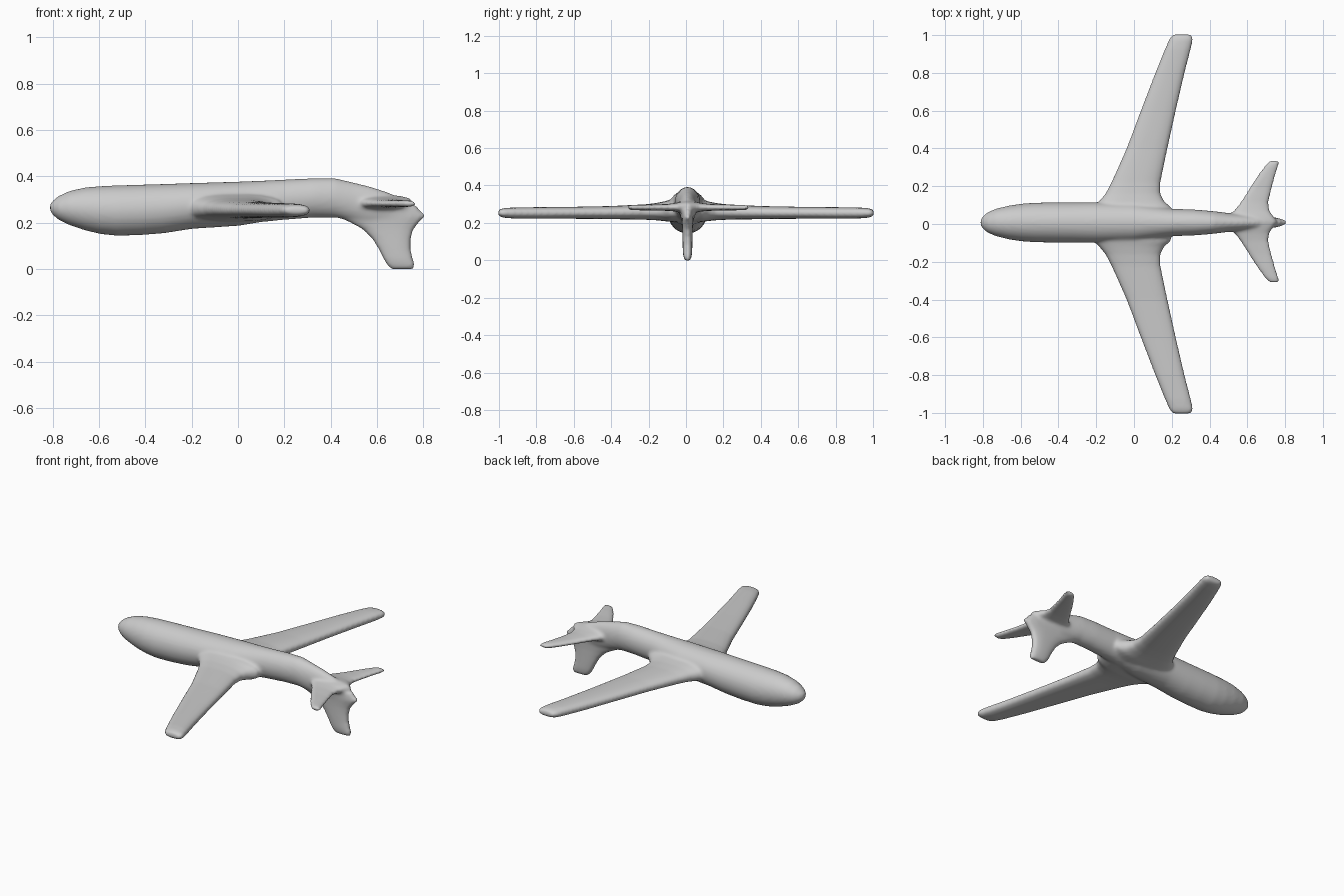
import bpy, bmesh, math

CY = 0.008  # slight sideways offset of the body axis


def superellipse(n, a, b, power):
    pts = []
    for i in range(n):
        t = 2 * math.pi * i / n
        c, s = math.cos(t), math.sin(t)
        pts.append((a * math.copysign(abs(c) ** power, c), b * math.copysign(abs(s) ** power, s)))
    return pts


def loft(bm, rings):
    """Skin a list of point rings and close both ends."""
    loops = [[bm.verts.new(p) for p in ring] for ring in rings]
    n = len(loops[0])
    for r0, r1 in zip(loops, loops[1:]):
        for i in range(n):
            j = (i + 1) % n
            bm.faces.new((r0[i], r0[j], r1[j], r1[i]))
    bm.faces.new(loops[0][::-1])
    bm.faces.new(loops[-1])


def surface(bm, stations, place, power=0.8):
    """Blade from stations: span, leading x, trailing x, mid height, half thickness."""
    rings = []
    for span, x0, x1, mid, half in stations:
        prof = superellipse(28, (x1 - x0) / 2, half, power)
        rings.append([place((x0 + x1) / 2 + u, span, mid + v) for u, v in prof])
    loft(bm, rings)


bm = bmesh.new()

# fuselage: x, bottom z, top z, half width
body = [(-0.812, 0.25, 0.28, 0.015), (-0.80, 0.233, 0.295, 0.034), (-0.775, 0.212, 0.315, 0.054),
        (-0.73, 0.19, 0.336, 0.073), (-0.66, 0.166, 0.352, 0.09), (-0.59, 0.15, 0.358, 0.1),
        (-0.52, 0.143, 0.361, 0.105), (-0.42, 0.146, 0.364, 0.106), (-0.32, 0.154, 0.367, 0.106),
        (-0.2, 0.173, 0.371, 0.106), (0.0, 0.186, 0.377, 0.1), (0.1, 0.202, 0.381, 0.085),
        (0.2, 0.212, 0.386, 0.073), (0.33, 0.222, 0.392, 0.068), (0.42, 0.222, 0.392, 0.06),
        (0.5, 0.205, 0.373, 0.05), (0.57, 0.19, 0.356, 0.045), (0.65, 0.19, 0.33, 0.038),
        (0.72, 0.195, 0.298, 0.03), (0.76, 0.205, 0.27, 0.022), (0.808, 0.218, 0.238, 0.01)]
loft(bm, [[(x, CY + u, (lo + hi) / 2 + v) for u, v in superellipse(32, w, (hi - lo) / 2, 1)]
          for x, lo, hi, w in body])

# main wings with flared roots
wing = [(0.0, -0.24, 0.21, 0.265, 0.065), (0.09, -0.215, 0.195, 0.264, 0.058),
        (0.12, -0.185, 0.16, 0.262, 0.052), (0.16, -0.152, 0.14, 0.26, 0.046),
        (0.22, -0.12, 0.14, 0.258, 0.041), (0.4, -0.04, 0.178, 0.255, 0.035),
        (0.6, 0.035, 0.222, 0.254, 0.032), (0.8, 0.112, 0.268, 0.253, 0.031),
        (0.93, 0.165, 0.302, 0.253, 0.029), (0.98, 0.187, 0.313, 0.253, 0.025),
        (1.004, 0.205, 0.303, 0.253, 0.015)]
# tailplane
tail = [(0.0, 0.47, 0.76, 0.285, 0.035), (0.03, 0.5, 0.738, 0.285, 0.03),
        (0.06, 0.53, 0.717, 0.284, 0.024), (0.1, 0.562, 0.712, 0.283, 0.019),
        (0.17, 0.606, 0.728, 0.282, 0.016), (0.25, 0.658, 0.75, 0.282, 0.015),
        (0.3, 0.695, 0.766, 0.282, 0.014), (0.322, 0.72, 0.766, 0.282, 0.011)]
for side in (1, -1):
    surface(bm, wing, lambda x, s, z: (x, side * s, z))
    surface(bm, tail, lambda x, s, z: (x, CY + 0.004 + side * s, z))

# downward fin: height, leading x, trailing x, centre y, half thickness
fin = [(0.27, 0.42, 0.775, CY, 0.036), (0.225, 0.43, 0.803, CY, 0.033),
       (0.2, 0.485, 0.782, CY, 0.03), (0.17, 0.54, 0.758, CY, 0.028),
       (0.13, 0.58, 0.747, CY, 0.027), (0.08, 0.61, 0.747, CY, 0.026),
       (0.04, 0.63, 0.757, CY, 0.025), (0.015, 0.645, 0.766, CY, 0.021),
       (-0.001, 0.662, 0.758, CY, 0.014)]
surface(bm, fin, lambda x, s, y: (x, y, s))

bmesh.ops.recalc_face_normals(bm, faces=bm.faces)
mesh = bpy.data.meshes.new("airplane")
bm.to_mesh(mesh)
bm.free()
plane = bpy.data.objects.new("airplane", mesh)
bpy.context.collection.objects.link(plane)

# one flat colour
grey = bpy.data.materials.new("light grey")
grey.diffuse_color = (0.6, 0.6, 0.6, 1)
mesh.materials.append(grey)

# fuse all parts into one soft skin
remesh = plane.modifiers.new("fuse", 'REMESH')
remesh.mode = 'VOXEL'
remesh.voxel_size = 0.009
remesh.use_smooth_shade = True
blend = plane.modifiers.new("blend", 'SMOOTH')
blend.factor = 0.5
blend.iterations = 7
